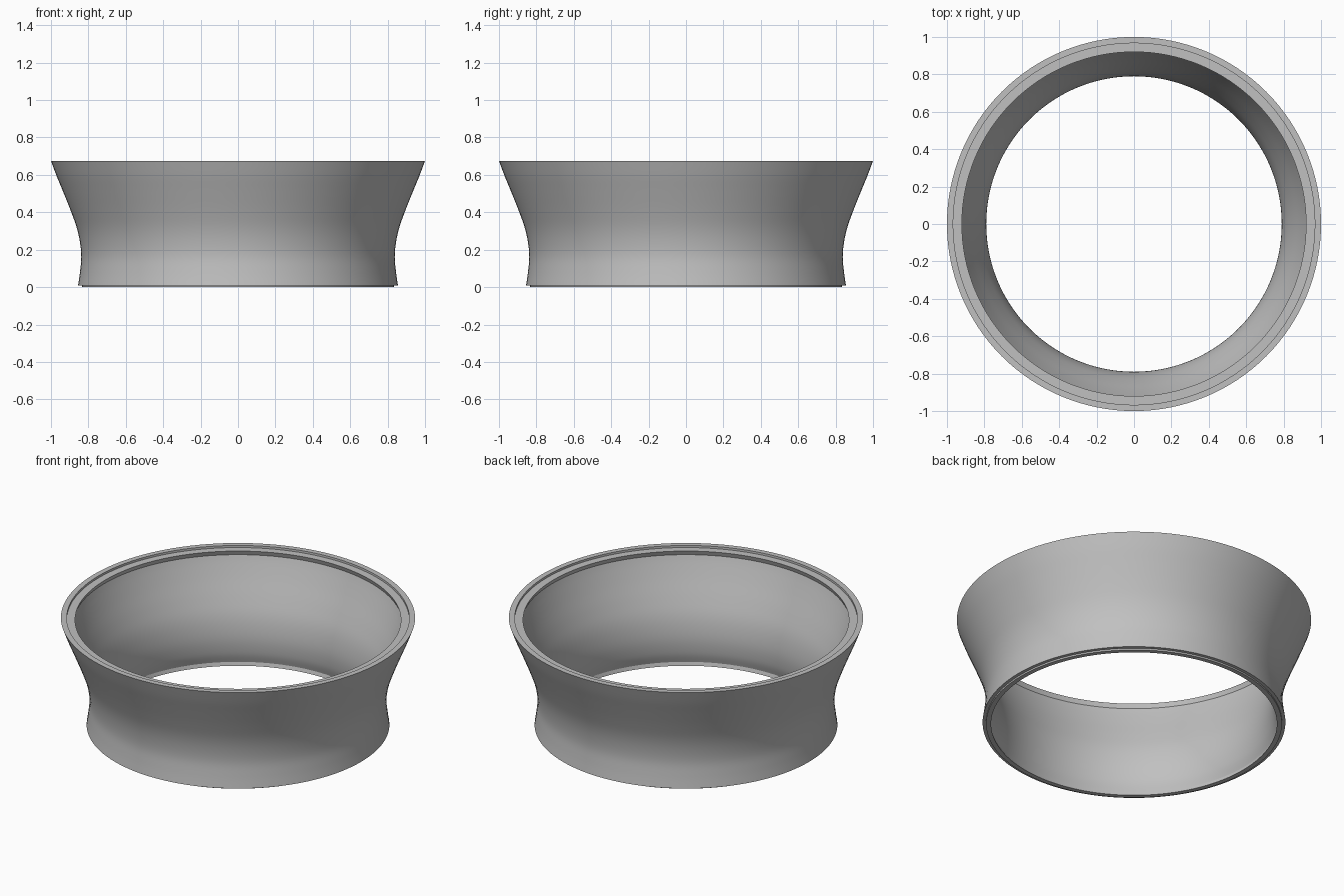
import bpy, bmesh, math

cube = bpy.data.objects.get("Cube")
if cube:
    bpy.data.objects.remove(cube, do_unlink=True)

SEGMENTS = 128


def smooth_profile(points, steps=5):
    """Catmull-Rom curve through (radius, height) points."""
    ext = [points[0]] + points + [points[-1]]
    out = []
    for a, b, c, d in zip(ext, ext[1:], ext[2:], ext[3:]):
        for i in range(steps):
            t = i / steps
            out.append(tuple(
                0.5 * (2 * q + (r - p) * t + (2 * p - 5 * q + 4 * r - s) * t ** 2
                       + (3 * q - p - 3 * r + s) * t ** 3)
                for p, q, r, s in zip(a, b, c, d)))
    return out + [points[-1]]


def lathe(name, profile, material):
    """Revolve a closed profile around the z axis."""
    bm = bmesh.new()
    rings = []
    for k in range(SEGMENTS):
        a = 2 * math.pi * k / SEGMENTS
        rings.append([bm.verts.new((r * math.cos(a), r * math.sin(a), z))
                      for r, z in profile])
    n = len(profile)
    for k in range(SEGMENTS):
        here, after = rings[k], rings[(k + 1) % SEGMENTS]
        for i in range(n):
            j = (i + 1) % n
            bm.faces.new((here[i], after[i], after[j], here[j]))
    bmesh.ops.recalc_face_normals(bm, faces=bm.faces)
    mesh = bpy.data.meshes.new(name)
    bm.to_mesh(mesh)
    bm.free()
    mesh.materials.append(material)
    obj = bpy.data.objects.new(name, mesh)
    bpy.context.collection.objects.link(obj)
    return obj


grey = bpy.data.materials.new("plain grey")
grey.use_nodes = True
colour = (0.53, 0.53, 0.53, 1)
grey.diffuse_color = colour
grey.node_tree.nodes["Principled BSDF"].inputs["Base Color"].default_value = colour

# Waisted outer wall, bottom to top
outer = smooth_profile([(0.855, 0.01), (0.845, 0.08), (0.838, 0.16), (0.845, 0.24),
                        (0.863, 0.32), (0.895, 0.41), (0.935, 0.51), (0.97, 0.595),
                        (1.0, 0.675)])
# Recessed seat in the top rim with a short inner lip
top_rim = [(0.967, 0.675), (0.967, 0.662), (0.92, 0.662)]
# Inner wall, top to bottom
inner = smooth_profile([(0.93, 0.635), (0.915, 0.59), (0.885, 0.51), (0.845, 0.41),
                        (0.813, 0.32), (0.796, 0.24), (0.79, 0.16), (0.797, 0.08),
                        (0.813, 0.022)])
# Bottom lip with a shallow locating step
bottom_rim = [(0.807, 0.0), (0.835, 0.0), (0.835, 0.01)]

ring = lathe("flared_ring", outer + top_rim + inner + bottom_rim, grey)

bpy.ops.object.select_all(action="DESELECT")
ring.select_set(True)
bpy.context.view_layer.objects.active = ring
bpy.ops.object.shade_smooth_by_angle(angle=math.radians(25))
